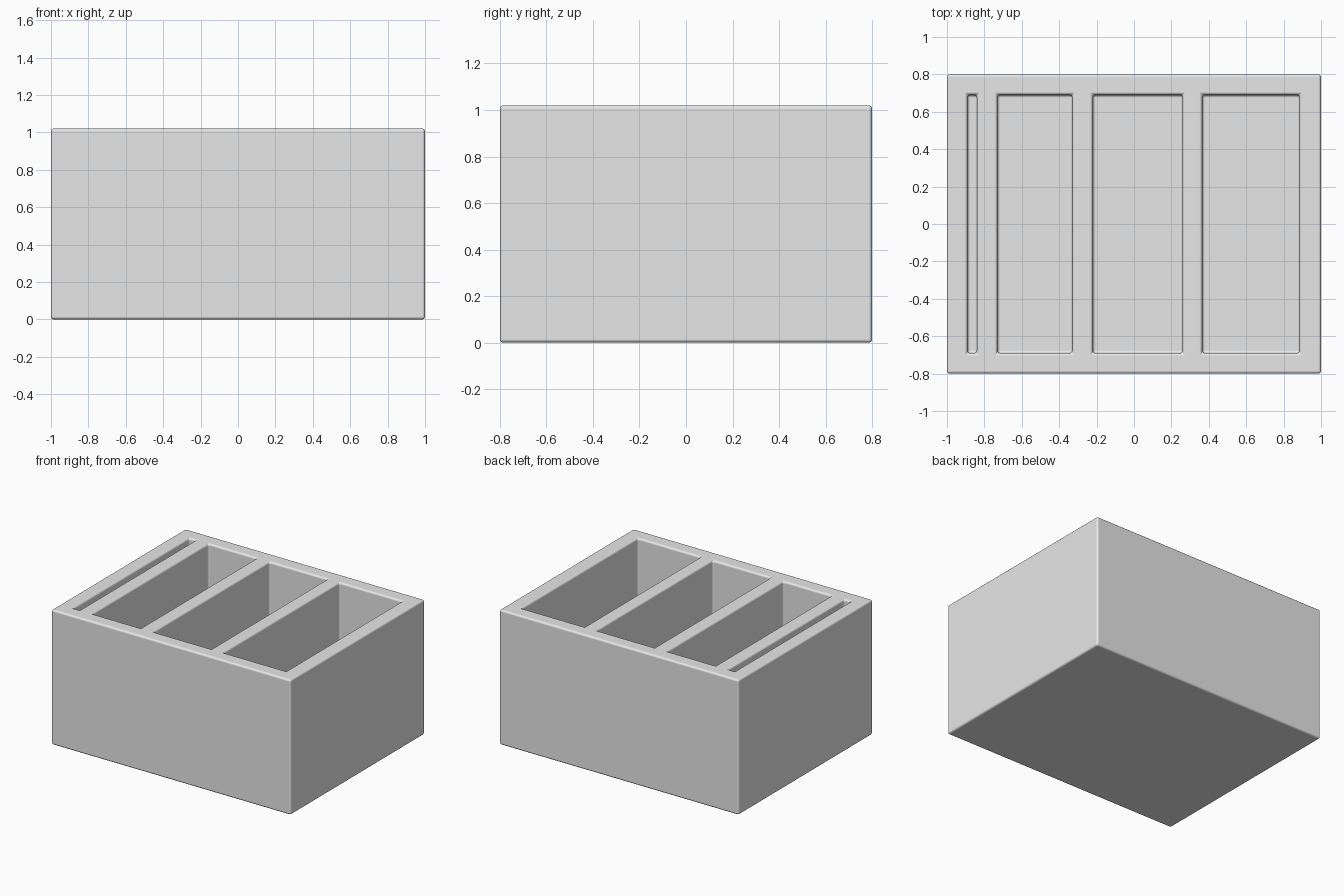
import bpy
import bmesh

cube = bpy.data.objects.get("Cube")
if cube:
    bpy.data.objects.remove(cube, do_unlink=True)

HEIGHT, FLOOR = 1.02, 0.11
XS = [-1, -0.89, -0.84, -0.73, -0.33, -0.22, 0.26, 0.365, 0.885, 1]
YS = [-0.8, -0.69, 0.69, 0.8]

grey = bpy.data.materials.new("plain grey")
grey.use_nodes = True
colour = (0.8, 0.8, 0.8, 1)
grey.diffuse_color = colour
grey.node_tree.nodes["Principled BSDF"].inputs["Base Color"].default_value = colour

# Top surface laid out as a grid, every second middle cell being a compartment
bm = bmesh.new()
verts = [[bm.verts.new((x, y, HEIGHT)) for y in YS] for x in XS]
pockets = []
for i in range(len(XS) - 1):
    for j in range(len(YS) - 1):
        face = bm.faces.new((verts[i][j], verts[i + 1][j],
                             verts[i + 1][j + 1], verts[i][j + 1]))
        if j == 1 and i % 2 == 1:
            pockets.append(face)
rim = [e for e in bm.edges if e.is_boundary]

# Outer walls and base
walls = bmesh.ops.extrude_edge_only(bm, edges=rim)["geom"]
for v in walls:
    if isinstance(v, bmesh.types.BMVert):
        v.co.z = 0
bmesh.ops.contextual_create(bm, geom=[e for e in walls if isinstance(e, bmesh.types.BMEdge)
                                      and all(v.co.z == 0 for v in e.verts)])

# Compartments sunk into the block
for face in pockets:
    floor = bmesh.ops.extrude_discrete_faces(bm, faces=[face])["faces"][0]
    for v in floor.verts:
        v.co.z = FLOOR
bmesh.ops.recalc_face_normals(bm, faces=bm.faces[:])
bmesh.ops.dissolve_limit(bm, angle_limit=0.01, verts=bm.verts[:], edges=bm.edges[:])

mesh = bpy.data.meshes.new("divided_box")
bm.to_mesh(mesh)
bm.free()
mesh.materials.append(grey)
box = bpy.data.objects.new("divided_box", mesh)
bpy.context.collection.objects.link(box)

# Softly rounded edges
bevel = box.modifiers.new("rounded_edges", "BEVEL")
bevel.width = 0.015
bevel.segments = 3
bevel.limit_method = "ANGLE"
bevel.harden_normals = True

bpy.context.view_layer.objects.active = box
box.select_set(True)
bpy.ops.object.shade_smooth_by_angle()
